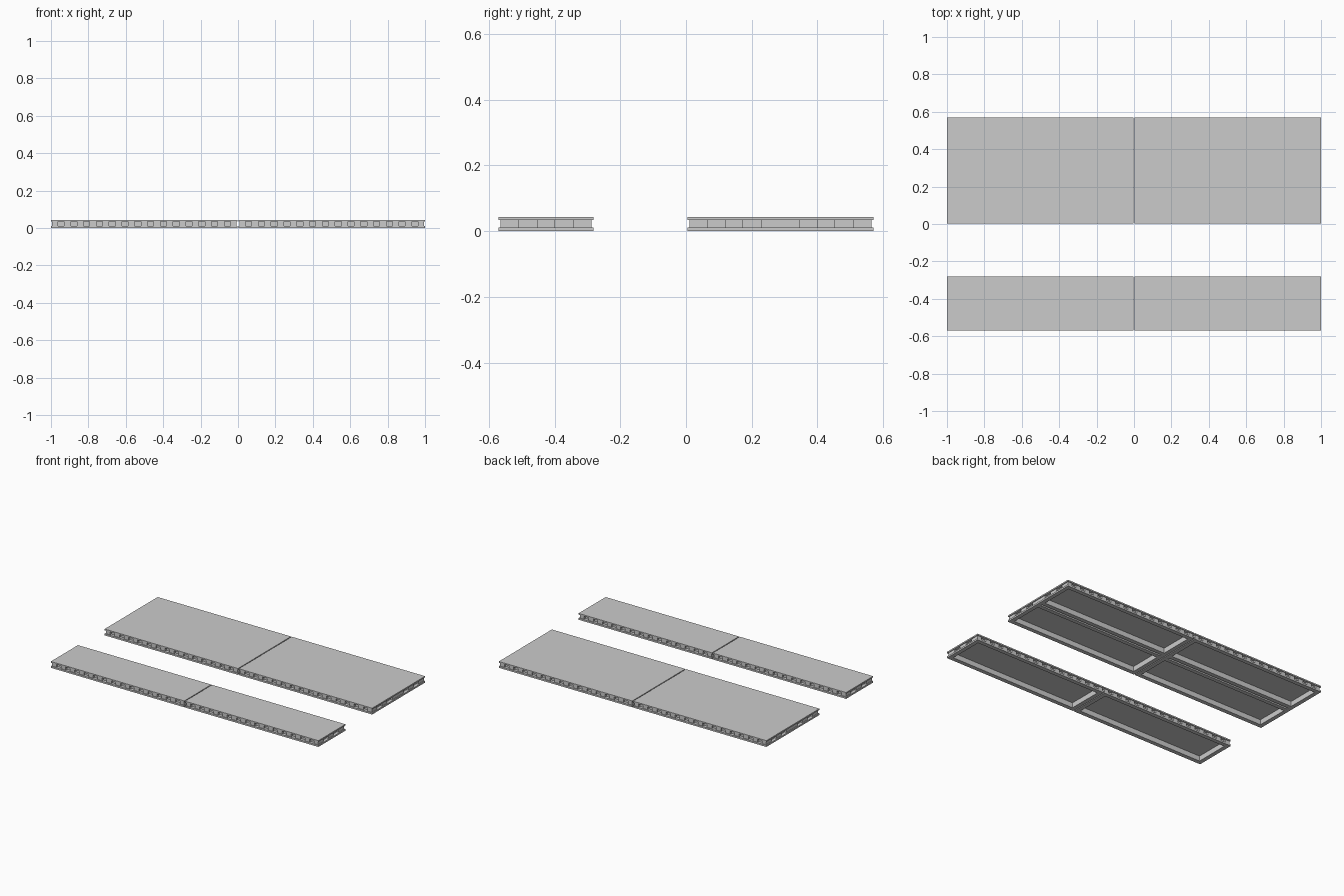
import bpy, bmesh

if "Cube" in bpy.data.objects:
    bpy.data.objects.remove(bpy.data.objects["Cube"])

Z1, Z2, Z3 = 0.011, 0.034, 0.043   # lower flange top, deck underside, deck top
W = 0.028                          # flange width
INSET, RECESS = 0.006, 0.014       # wall setback, depth of the notches


def finish(name, bm):
    bmesh.ops.remove_doubles(bm, verts=bm.verts, dist=1e-5)
    me = bpy.data.meshes.new(name)
    bm.to_mesh(me)
    bm.free()
    ob = bpy.data.objects.new(name, me)
    bpy.context.collection.objects.link(ob)
    return ob


def box(bm, x0, x1, y0, y1, z0, z1):
    vs = bmesh.ops.create_cube(bm, size=1)["verts"]
    for v in vs:
        v.co = ((x0 + x1) / 2 + v.co.x * (x1 - x0),
                (y0 + y1) / 2 + v.co.y * (y1 - y0),
                (z0 + z1) / 2 + v.co.z * (z1 - z0))


def strip(bm, pts, z0, z1):
    """Closed vertical wall following a plan outline."""
    lo = [bm.verts.new((x, y, z0)) for x, y in pts]
    hi = [bm.verts.new((x, y, z1)) for x, y in pts]
    for i in range(len(pts)):
        j = (i + 1) % len(pts)
        bm.faces.new((lo[i], lo[j], hi[j], hi[i]))


def notched(length, centres, width):
    """(distance along, depth) pairs for one notched side."""
    out = [(INSET, 0)]
    for c in centres:
        a, b = c - width / 2, c + width / 2
        out += [(a, 0), (a, RECESS), (b, RECESS), (b, 0)]
    return out


def platform(name, x0, x1, y0, y1, cells):
    L, D = x1 - x0, y1 - y0
    # deck plate
    bm = bmesh.new()
    box(bm, x0, x1, y0, y1, Z2, Z3)
    finish(name + "_deck", bm)

    # openings in the underside: one per cell, narrow slot between cells
    if cells == 1:
        holes = [(y0 + W, y1 - W)]
        ends = [0.0895, 0.1985]
    else:
        m = (y0 + y1) / 2
        holes = [(y0 + W, m - 0.006 - W), (m - 0.006, m + 0.006), (m + 0.006 + W, y1 - W)]
        ends = [0.0895, 0.1965, D - 0.1965, D - 0.0895]

    # lower flange
    bm = bmesh.new()
    box(bm, x0, x0 + W, y0, y1, 0, Z1)
    box(bm, x1 - W, x1, y0, y1, 0, Z1)
    edges = [y0] + [v for h in holes for v in h] + [y1]
    for a, b in zip(edges[::2], edges[1::2]):
        box(bm, x0 + W, x1 - W, a, b, 0, Z1)
    finish(name + "_lower_flange", bm)

    # notched outer wall, counter-clockwise around the platform
    longs = [L / 2 + (i - 6.5) * 0.0684 for i in range(14)]
    pts = []
    pts += [(x0 + t, y0 + INSET + d) for t, d in notched(L, longs, 0.033)]
    pts += [(x1 - INSET - d, y0 + t) for t, d in notched(D, ends, 0.054)]
    pts += [(x1 - t, y1 - INSET - d) for t, d in notched(L, longs, 0.033)]
    pts += [(x0 + INSET + d, y1 - t) for t, d in notched(D, ends, 0.054)]
    bm = bmesh.new()
    strip(bm, pts, Z1, Z2)
    finish(name + "_notched_wall", bm)

    # inner wall around each opening
    bm = bmesh.new()
    for a, b in holes:
        strip(bm, [(x0 + W, a), (x0 + W, b), (x1 - W, b), (x1 - W, a)], Z1, Z2)
    finish(name + "_inner_wall", bm)


for side, xa, xb in (("left", -1.0, -0.003), ("right", 0.003, 1.0)):
    platform(side + "_narrow_platform", xa, xb, -0.57, -0.281, 1)
    platform(side + "_wide_platform", xa, xb, 0.004, 0.57, 2)
